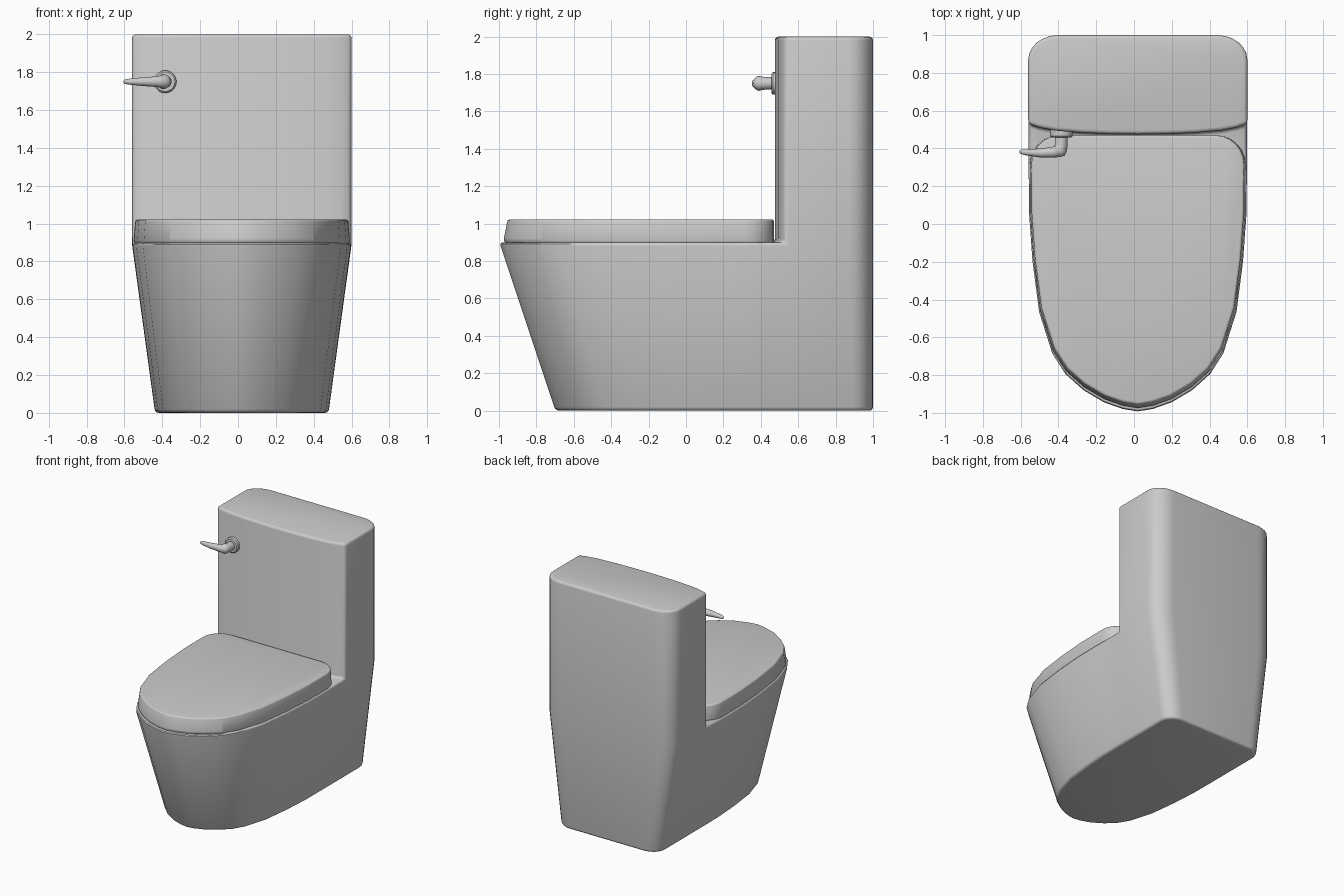
import bpy, bmesh, math
from mathutils import Vector

if "Cube" in bpy.data.objects:
    bpy.data.objects.remove(bpy.data.objects["Cube"], do_unlink=True)

CX = 0.02      # body centre line
RIM = 0.9      # height of the bowl rim
TOP = 2.0

mat = bpy.data.materials.new("grey ceramic")
mat.use_nodes = True
grey = (0.6, 0.6, 0.6, 1)
mat.diffuse_color = grey
mat.node_tree.nodes["Principled BSDF"].inputs["Base Color"].default_value = grey


def finish(name, bm, bevel=0, angle=35):
    bmesh.ops.recalc_face_normals(bm, faces=bm.faces)
    me = bpy.data.meshes.new(name)
    bm.to_mesh(me)
    bm.free()
    me.materials.append(mat)
    ob = bpy.data.objects.new(name, me)
    bpy.context.collection.objects.link(ob)
    bpy.ops.object.select_all(action='DESELECT')
    ob.select_set(True)
    bpy.context.view_layer.objects.active = ob
    if bevel:
        mod = ob.modifiers.new("soft edges", 'BEVEL')
        mod.width, mod.segments = bevel, 3
        mod.limit_method, mod.angle_limit = 'ANGLE', math.radians(40)
        bpy.ops.object.modifier_apply(modifier=mod.name)
    bpy.ops.object.shade_smooth_by_angle(angle=math.radians(angle))
    return ob


def ring(bm, points):
    return [bm.verts.new(p) for p in points]


def bridge(bm, a, b):
    for i in range(len(a)):
        j = (i + 1) % len(a)
        bm.faces.new((a[i], a[j], b[j], b[i]))


def loft(bm, rings):
    loops = [ring(bm, r) for r in rings]
    for a, b in zip(loops, loops[1:]):
        bridge(bm, a, b)
    bm.faces.new(loops[0])
    bm.faces.new(loops[-1])


def corner(cx, cy, rx, ry, n=6):
    # quarter ellipse from the side to the back
    return [(cx + rx * math.cos(i / n * math.pi / 2),
             cy + ry * math.sin(i / n * math.pi / 2)) for i in range(n + 1)]


def mirror(half):
    # the left half of a profile, then its mirrored half
    return half + [(-x, y) for x, y in reversed(half) if x > 1e-6]


# Bowl outline from the front tip to the tank
nose = [(0.0, -0.998), (0.08, -0.985), (0.18, -0.95), (0.29, -0.885), (0.385, -0.80),
        (0.455, -0.69), (0.525, -0.47), (0.56, -0.2), (0.578, 0.05), (0.58, 0.25)]
split = [(0.58, 0.53)]
back = corner(0.42, 0.87, 0.16, 0.13)

# Body: tapered bowl and tank in one skin
bm = bmesh.new()
outline = mirror(nose + split + back)
base = ring(bm, [(CX + x * 0.79, 1 + (y - 1) * 0.85, 0) for x, y in outline])
rim = ring(bm, [(CX + x, y, RIM) for x, y in outline])
bm.faces.new(base)
bridge(bm, base, rim)
arc_half = [(0.52, 0.51), (0.44, 0.495), (0.3, 0.483), (0.15, 0.477)]
arc_xy = [(-x, y) for x, y in arc_half] + [(0, 0.475)] + arc_half[::-1]
arc = ring(bm, [(CX + x, y, RIM) for x, y in arc_xy])
s = len(nose)
e = len(outline) - s
tank_low = rim[s:e + 1] + arc
bm.faces.new(rim[e:] + rim[:s + 1] + arc[::-1])
tank_top = ring(bm, [(v.co.x, v.co.y, TOP) for v in tank_low])
bridge(bm, tank_low, tank_top)
bm.faces.new(tank_top)
finish("bowl_and_tank", bm, 0.02)

# Lid: slightly inset slab with rounded rear corners
lid = mirror(nose[:-1] + corner(0.42, 0.31, 0.16, 0.16))
bm = bmesh.new()
loft(bm, [[(CX + x * k, 0.47 + (y - 0.47) * k, z) for x, y in lid]
          for k, z in ((0.975, RIM - 0.01), (0.985, RIM + 0.01), (0.97, 1.022))])
finish("lid", bm, 0.014)

# Flush lever: round plate, then a bent tapering arm
HX, HZ = -0.385, 1.75
SIDES = 20


def circle(x, y, z, r, heading):
    # circle facing along a horizontal heading
    side = Vector((-math.sin(heading), math.cos(heading), 0))
    turns = [2 * math.pi * i / SIDES for i in range(SIDES)]
    return [Vector((x, y, z)) + side * r * math.cos(t)
            + Vector((0, 0, r * math.sin(t))) for t in turns]


bm = bmesh.new()
loft(bm, [circle(HX, y, HZ, r, -math.pi / 2)
          for y, r in ((0.5, 0.06), (0.465, 0.06), (0.457, 0.052))])
finish("lever_plate", bm)

path = [(HX, 0.47, 0.034, 90), (HX, 0.42, 0.034, 90), (-0.39, 0.4, 0.037, 115),
        (-0.395, 0.39, 0.04, 135), (-0.41, 0.384, 0.032, 160), (-0.43, 0.38, 0.028, 180),
        (-0.5, 0.376, 0.023, 180), (-0.58, 0.38, 0.015, 180), (-0.6, 0.382, 0.011, 180),
        (-0.606, 0.383, 0.005, 180)]
bm = bmesh.new()
loft(bm, [circle(x, y, HZ, r, -math.radians(a)) for x, y, r, a in path])
finish("flush_lever", bm, angle=60)
